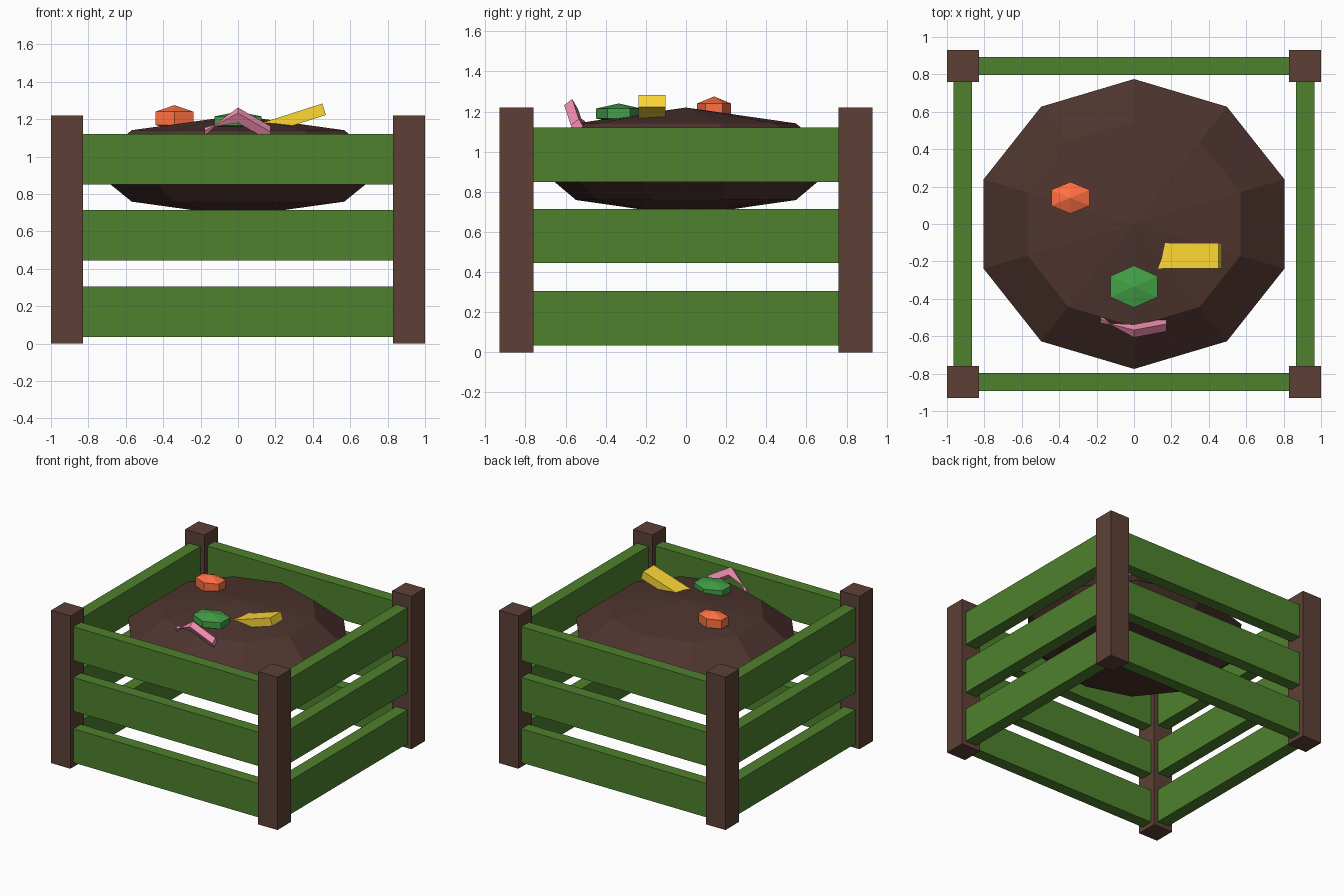
import bpy, bmesh, math
from mathutils import Matrix

if "Cube" in bpy.data.objects:
    bpy.data.objects.remove(bpy.data.objects["Cube"])


def material(name, hex_code):
    def lin(c):
        return c / 12.92 if c <= 0.04045 else ((c + 0.055) / 1.055) ** 2.4
    m = bpy.data.materials.new(name)
    m.diffuse_color = [lin(int(hex_code[i:i + 2], 16) / 255) for i in (0, 2, 4)] + [1]
    m.use_nodes = True
    m.node_tree.nodes["Principled BSDF"].inputs["Base Color"].default_value = m.diffuse_color
    return m


wood = material("wood", "5D4037")
paint = material("green_paint", "4E812D")
earth = material("earth", "4E342E")
orange = material("orange", "FF7043")
leaf = material("leaf_green", "43A047")
yellow = material("yellow", "FDD835")
pink = material("pink", "F48FB1")


def finish(name, bm, mat):
    bmesh.ops.recalc_face_normals(bm, faces=bm.faces)
    me = bpy.data.meshes.new(name)
    bm.to_mesh(me)
    bm.free()
    me.materials.append(mat)
    ob = bpy.data.objects.new(name, me)
    bpy.context.collection.objects.link(ob)
    return ob


def box(name, center, size, mat, tilt=0):
    bm = bmesh.new()
    bmesh.ops.create_cube(bm, size=1, matrix=Matrix.Diagonal((*size, 1)))
    ob = finish(name, bm, mat)
    ob.location = center
    ob.rotation_euler.y = tilt
    return ob


def ellipsoid(name, center, radii, sides, rings, mat):
    # flat-faced ellipsoid with a corner of each ring on the y axis
    bm = bmesh.new()
    poles = [bm.verts.new((0, 0, s * radii[2])) for s in (1, -1)]
    loops = []
    for r in range(1, rings):
        t = math.pi * r / rings
        loops.append([bm.verts.new((
            radii[0] * math.sin(t) * math.cos(math.pi / 2 + math.tau * k / sides),
            radii[1] * math.sin(t) * math.sin(math.pi / 2 + math.tau * k / sides),
            radii[2] * math.cos(t))) for k in range(sides)])
    for k in range(sides):
        n = (k + 1) % sides
        bm.faces.new((poles[0], loops[0][k], loops[0][n]))
        bm.faces.new((poles[1], loops[-1][n], loops[-1][k]))
        for a, b in zip(loops, loops[1:]):
            bm.faces.new((a[k], b[k], b[n], a[n]))
    ob = finish(name, bm, mat)
    ob.location = center
    return ob


# Corner posts
for sx, xn in ((-1, "left"), (1, "right")):
    for sy, yn in ((-1, "front"), (1, "back")):
        box(f"{yn}_{xn}_post", (sx * 0.915, sy * 0.845, 0.61), (0.17, 0.17, 1.22), wood)

# Three rows of slats on each side
for i, z in enumerate((0.17, 0.58, 0.985), 1):
    for s, fb, lr in ((-1, "front", "left"), (1, "back", "right")):
        box(f"{fb}_slat_{i}", (0, s * 0.845, z), (1.70, 0.095, 0.27), paint)
        box(f"{lr}_slat_{i}", (s * 0.915, 0, z), (0.10, 1.56, 0.27), paint)

# Compost heap
ellipsoid("compost_heap", (0, 0, 0.95), (0.845, 0.775, 0.27), 10, 4, earth)

# Scraps on top
ellipsoid("orange_scrap", (-0.34, 0.14, 1.205), (0.136, 0.098, 0.07), 6, 3, orange)
ellipsoid("green_scrap", (0, -0.335, 1.19), (0.167, 0.13, 0.05), 6, 3, leaf)
box("yellow_peel", (0.27, -0.17, 1.192), (0.40, 0.135, 0.064), yellow, tilt=-0.31)

# Bent, twisted pink peel: four-sided section swept over the heap
sections = [(-0.18, -0.51, 1.13, 0.6), (-0.125, -0.535, 1.165, 0.12),
            (0, -0.573, 1.22, 1), (0.175, -0.54, 1.12, 1)]
corners = [(0.006, 0.042), (-0.034, 0.012), (-0.004, -0.04), (0.036, -0.01)]
bm = bmesh.new()
rows = [[bm.verts.new((x, y + s * dy, z + s * dz)) for dy, dz in corners]
        for x, y, z, s in sections]
for a, b in zip(rows, rows[1:]):
    for k in range(4):
        n = (k + 1) % 4
        bm.faces.new((a[k], a[n], b[n], b[k]))
bm.faces.new(rows[0])
bm.faces.new(rows[-1])
finish("pink_peel", bm, pink)
